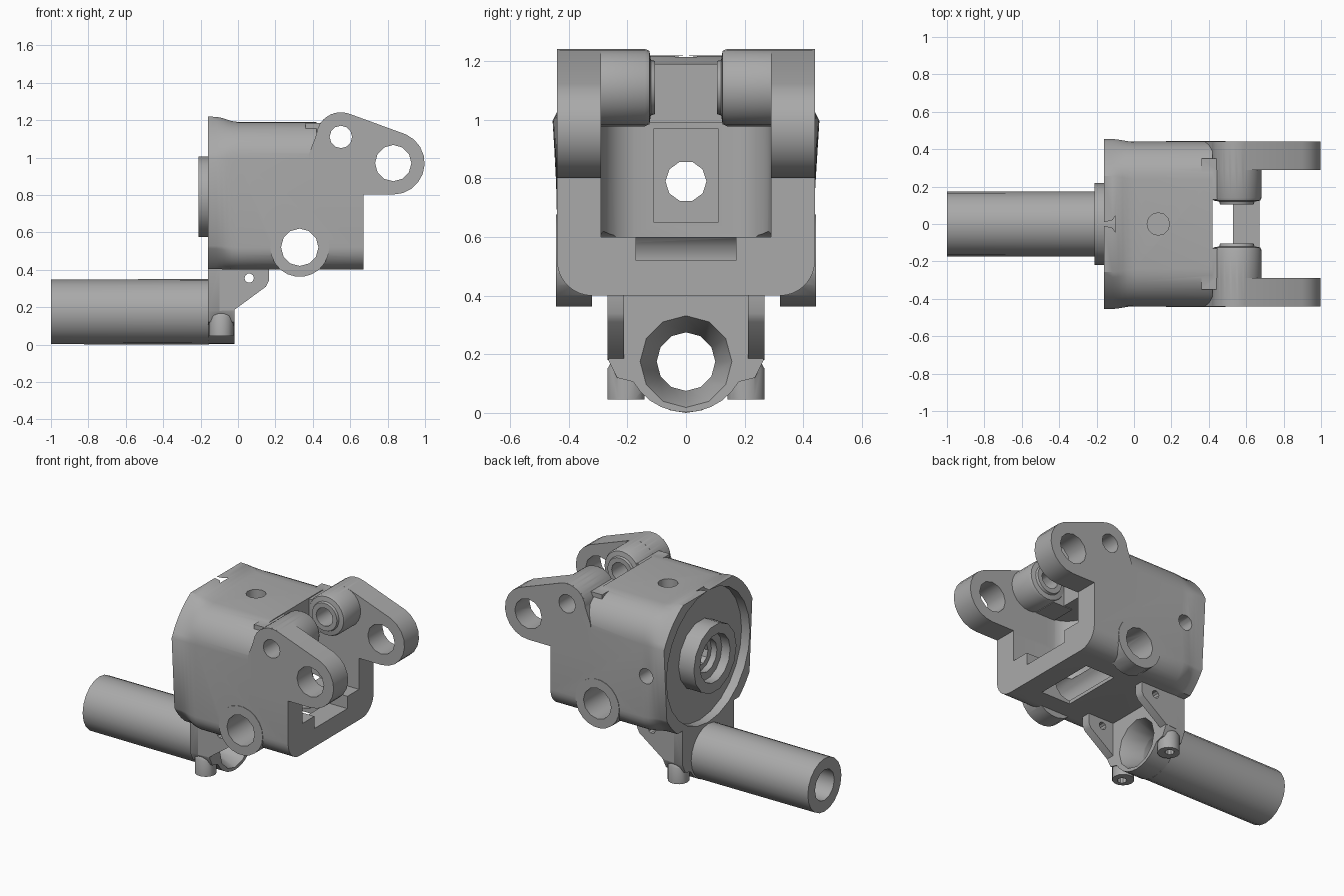
import bpy, bmesh, math
from math import sin, cos, pi

if "Cube" in bpy.data.objects:
    bpy.data.objects.remove(bpy.data.objects["Cube"])

metal = bpy.data.materials.new("cast_grey")
metal.diffuse_color = (0.4, 0.4, 0.4, 1)
metal.use_nodes = True
metal.node_tree.nodes["Principled BSDF"].inputs["Base Color"].default_value = metal.diffuse_color


def loft(name, rings):
    """Closed solid through a list of equal-length rings."""
    bm = bmesh.new()
    vs = [[bm.verts.new(p) for p in r] for r in rings]
    n = len(vs[0])
    for a, b in zip(vs, vs[1:]):
        for i in range(n):
            j = (i + 1) % n
            bm.faces.new((a[i], a[j], b[j], b[i]))
    bm.faces.new(vs[0])
    bm.faces.new(vs[-1])
    bmesh.ops.recalc_face_normals(bm, faces=bm.faces)
    me = bpy.data.meshes.new(name)
    bm.to_mesh(me)
    bm.free()
    ob = bpy.data.objects.new(name, me)
    me.materials.append(metal)
    bpy.context.collection.objects.link(ob)
    return ob


def place(axis, p, d):
    return {"x": (d, p[0], p[1]), "y": (p[0], d, p[1]), "z": (p[0], p[1], d)}[axis]


def prism(name, axis, pts, d0, d1):
    return loft(name, [[place(axis, p, d) for p in pts] for d in (d0, d1)])


def arc(c, r, a0, a1, n):
    return [(c[0] + r * cos(math.radians(a0 + (a1 - a0) * i / n)),
             c[1] + r * sin(math.radians(a0 + (a1 - a0) * i / n))) for i in range(n + 1)]


def circle(c, r, n):
    return arc(c, r, 0, 360, n)[:-1]


def turned(name, axis, c, steps, n=20):
    """Round solid from (depth, radius) steps."""
    return loft(name, [[place(axis, p, d) for p in circle(c, r, n)] for d, r in steps])


def cyl(name, axis, c, r, d0, d1, n=20):
    return turned(name, axis, c, [(d0, r), (d1, r)], n)


def box(name, x0, x1, y0, y1, z0, z1):
    return prism(name, "z", [(x0, y0), (x1, y0), (x1, y1), (x0, y1)], z0, z1)


def combine(ob, tool, op="DIFFERENCE"):
    m = ob.modifiers.new("bool", "BOOLEAN")
    m.object, m.operation, m.solver = tool, op, "EXACT"
    bpy.context.view_layer.objects.active = ob
    bpy.ops.object.modifier_apply(modifier=m.name)
    bpy.data.objects.remove(tool)


def add(ob, tool):
    combine(ob, tool, "UNION")


def smooth(ob):
    bpy.ops.object.select_all(action="DESELECT")
    ob.select_set(True)
    bpy.context.view_layer.objects.active = ob
    bpy.ops.object.shade_smooth_by_angle(angle=math.radians(32))


CZ = 0.79                       # main bore height
PIN, EYE, LOW = (0.55, 1.11), (0.83, 0.97), (0.33, 0.52)

# Housing: round flange blending into a rounded box
square = (arc((0.24, 0.99), 0.2, 0, 90, 9) + arc((-0.24, 0.99), 0.2, 90, 180, 9)
          + arc((-0.32, 0.52), 0.12, 180, 270, 9) + arc((0.32, 0.52), 0.12, 270, 360, 9))


def section(x, t):
    ring = []
    for y, z in square:
        a = math.atan2(z - CZ, y)
        cy, cz = 0.5 * cos(a), CZ + 0.5 * sin(a)
        ring.append((x, cy + (y - cy) * t, cz + (z - cz) * t))
    return ring


housing = loft("housing", [section(x, t) for x, t in (
    (-0.16, 0), (-0.115, 0.05), (-0.085, 0.25), (-0.06, 0.55),
    (-0.035, 0.82), (0.0, 1), (0.67, 1))])

# Clear the upper front, then hollow the inside
combine(housing, box("cut", 0.42, 0.8, -0.6, 0.6, 0.80, 1.4))
pocket = ([(0.8, 0.29), (0.38, 0.29)] + arc((0.38, 0.15), 0.14, 100, 170, 5)
          + arc((0.38, -0.15), 0.14, 190, 260, 5) + [(0.38, -0.29), (0.8, -0.29)])
combine(housing, prism("cut", "z", pocket, 0.60, 0.99))
combine(housing, box("cut", 0.05, 0.5, -0.11, 0.11, 0.65, 0.97))
combine(housing, box("cut", 0.32, 0.53, -0.2, 0.2, 0.3, 0.65))
combine(housing, box("cut", 0.5, 0.8, -0.17, 0.17, 0.52, 0.7))

# Ears, pin bosses and lower bosses, mirrored
ear = ([(0.38, 0.78), (0.67, 0.78), (0.67, 0.802)] + arc(EYE, 0.168, -90, 66, 9)
       + arc(PIN, 0.132, 68, 175, 7) + [(0.38, 1.02)])
for s in (1, -1):
    add(housing, prism("ear", "y", ear, 0.29 * s, 0.44 * s))
    add(housing, box("web", 0.36, 0.5, *sorted((0.13 * s, 0.35 * s)), 0.985, 1.185))
    add(housing, turned("boss", "y", PIN, [(0.105 * s, 0.09), (0.12 * s, 0.095),
                                           (0.125 * s, 0.125), (0.14 * s, 0.132),
                                           (0.432 * s, 0.132)], 24))
    add(housing, cyl("low_boss", "y", LOW, 0.158, 0.32 * s, 0.443 * s, 22))
    combine(housing, cyl("cut", "y", PIN, 0.06, 0.05 * s, 0.6 * s, 12))
    combine(housing, cyl("cut", "y", EYE, 0.097, 0.2 * s, 0.6 * s, 12))
combine(housing, cyl("cut", "y", LOW, 0.1, -0.6, 0.6, 12))

# Rear cup, hub and stepped bore
combine(housing, cyl("cut", "x", (0, CZ), 0.43, -0.3, -0.10, 24))
add(housing, cyl("hub", "x", (0, CZ), 0.22, -0.21, -0.07, 14))
combine(housing, cyl("cut", "x", (0, CZ), 0.155, -0.3, -0.15, 14))
combine(housing, cyl("cut", "x", (0, CZ), 0.105, -0.3, -0.11, 12))
combine(housing, cyl("cut", "x", (0, CZ), 0.07, -0.3, 0.3, 10))

# Oil holes in the top and one side
combine(housing, cyl("cut", "z", (0.13, 0), 0.06, 0.9, 1.4, 12))
combine(housing, cyl("cut", "y", (-0.02, CZ), 0.05, 0.3, 0.7, 12))
smooth(housing)

# Bracket: plate with rounded base, screw posts and side gussets
PC = (0, 0.175)
plate = ([(0.265, 0.47), (-0.265, 0.47), (-0.265, 0.18), (-0.235, 0.12)]
         + arc((0, 0.21), 0.208, 210, 330, 10) + [(0.235, 0.12), (0.265, 0.18)])
bracket = prism("bracket", "x", plate, -0.16, -0.02)
gusset = [(-0.1, 0.18), (-0.02, 0.185), (0.15, 0.31), (0.165, 0.34), (0.165, 0.42), (-0.1, 0.42)]
for s in (1, -1):
    add(bracket, prism("gusset", "y", gusset, 0.212 * s, 0.267 * s))
    add(bracket, turned("post", "z", (-0.09, 0.205 * s),
                        [(0.045, 0.065), (0.15, 0.065), (0.21, 0.03)], 14))
    combine(bracket, cyl("cut", "z", (-0.09, 0.215 * s), 0.028, 0, 0.12, 10))
combine(bracket, cyl("cut", "y", (0.06, 0.355), 0.025, -0.5, 0.5, 10))
combine(bracket, cyl("cut", "x", (0, CZ), 0.43, -0.3, -0.10, 24))
combine(bracket, turned("cut", "x", PC, [(-0.3, 0.1), (-0.15, 0.1), (-0.019, 0.157), (0.1, 0.157)], 12))
smooth(bracket)

# Hollow handle tube
tube = turned("tube", "x", PC, [(-1.0, 0.173), (-0.155, 0.175)], 20)
combine(tube, cyl("cut", "x", PC, 0.1, -1.1, 0.1, 12))
smooth(tube)
